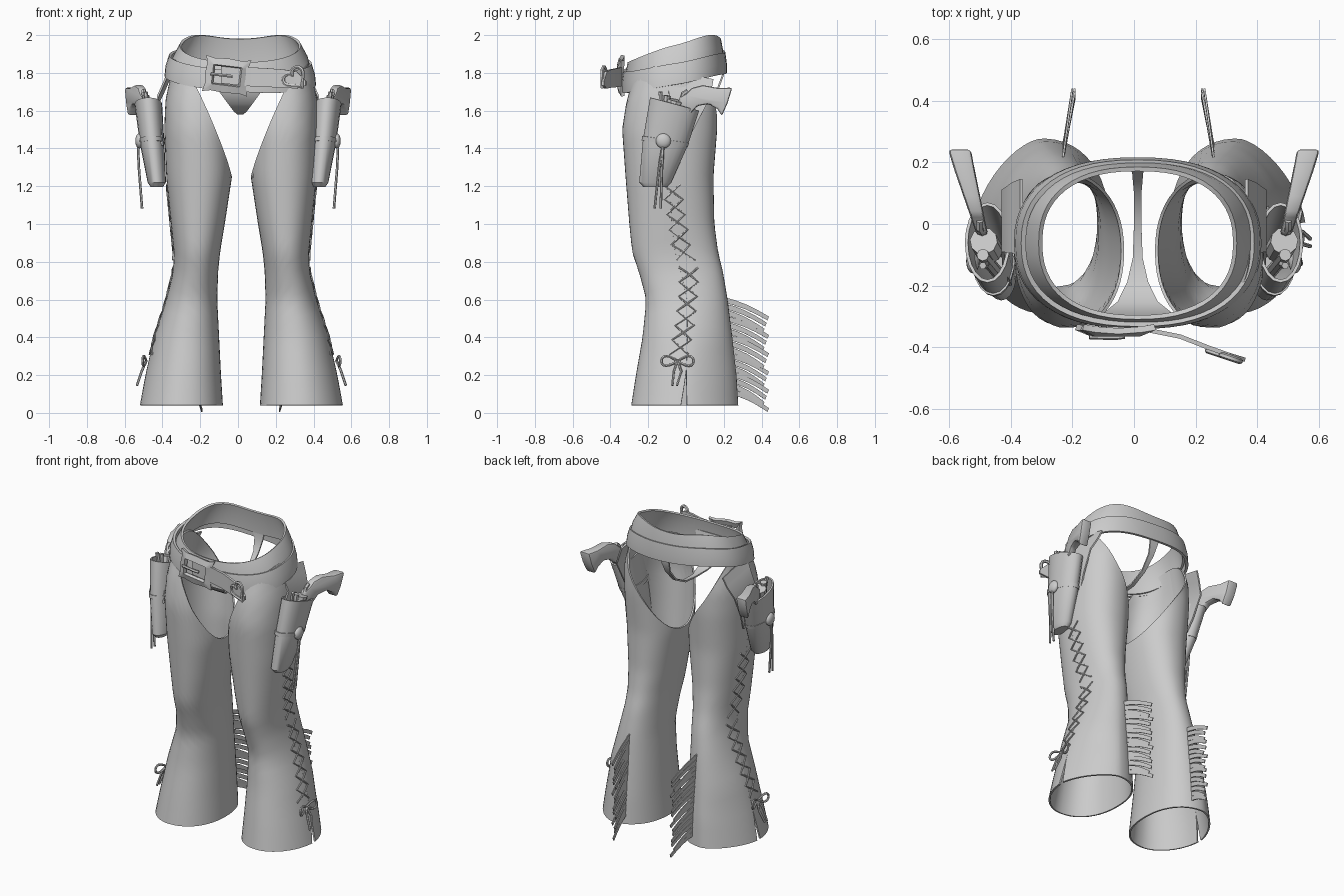
import bpy, math
from mathutils import Vector as V, Matrix

if "Cube" in bpy.data.objects:
    bpy.data.objects.remove(bpy.data.objects["Cube"])

sides = []  # objects to mirror: (object, mirror plane x)


def mesh(name, verts, faces, thick=0, mirror=None):
    me = bpy.data.meshes.new(name)
    me.from_pydata(verts, [], faces)
    ob = bpy.data.objects.new(name, me)
    bpy.context.collection.objects.link(ob)
    if thick:
        m = ob.modifiers.new("solid", 'SOLIDIFY')
        m.thickness, m.offset = thick, 0
    if mirror is not None:
        sides.append((ob, mirror))
    return ob


def grid_faces(rows, n, closed):
    k = n if closed else n - 1
    return [(r*n + i, r*n + (i+1) % n, (r+1)*n + (i+1) % n, (r+1)*n + i)
            for r in range(rows-1) for i in range(k)]


def ribbon(name, pts, halves, thick, mirror=None):
    verts = [V(p) + V(h)*s for p, h in zip(pts, halves) for s in (-1, 1)]
    return mesh(name, verts, grid_faces(len(pts), 2, False), thick, mirror)


def tube(name, paths, r, mirror=None, closed=False, res=1):
    cu = bpy.data.curves.new(name, 'CURVE')
    cu.dimensions, cu.bevel_depth, cu.bevel_resolution = '3D', r, res
    cu.use_fill_caps = True
    for path in paths:
        sp = cu.splines.new('POLY')
        sp.points.add(len(path)-1)
        for p, q in zip(sp.points, path):
            p.co = (*q, 1)
        sp.use_cyclic_u = closed
    ob = bpy.data.objects.new(name, cu)
    bpy.context.collection.objects.link(ob)
    if mirror is not None:
        sides.append((ob, mirror))
    return ob


def spow(v, p):
    return math.copysign(abs(v)**p, v)


def lerp_table(tab, z):
    for a, b in zip(tab, tab[1:]):
        if z <= b[0]:
            t = max(0, (z-a[0])/(b[0]-a[0]))
            return [u + (w-u)*t for u, w in zip(a, b)][1:]
    return tab[-1][1:]


# Legs: z, outer x, inner x, front y, back y
LEG = [(.04, -.515, -.085, -.285, .272), (.2, -.485, -.095, -.26, .262), (.4, -.44, -.105, -.225, .24),
       (.6, -.375, -.115, -.205, .215), (.75, -.338, -.11, -.245, .19), (.85, -.335, -.10, -.28, .165),
       (1.0, -.35, -.075, -.295, .145), (1.25, -.375, -.037, -.315, .14), (1.5, -.385, -.035, -.333, .16),
       (1.65, -.38, -.035, -.31, .16), (1.8, -.348, -.04, -.265, .125), (1.9, -.32, -.04, -.25, .12)]
LM = .018


def leg_point(z, a):
    xo, xi, yf, yb = lerp_table(LEG, z)
    c, s = math.cos(a), math.sin(a)
    p = .9
    if c > 0:  # flatter outer corners toward the hem
        p += max(0, min(1, (.75-z)/.5))*(.38 if s > 0 else .15)
    return V(((xo+xi)/2 - (xi-xo)/2*spow(c, p), (yf+yb)/2 + (yb-yf)/2*spow(s, p), z))


def leg_outside(z, y, off=.008):
    yf, yb = lerp_table(LEG, z)[2:]
    best = min((math.pi*k/240 for k in range(-100, 101)), key=lambda a: abs(leg_point(z, a).y - y))
    p = leg_point(z, best)
    return V((p.x - off, y, z))


def leg_top(a):  # cut away at the inner thigh, high at the outer hip
    c = math.cos(a)
    if math.sin(a) < 0:
        return 1.25 + .48*((c+1)/1.1)**.9 if c < .1 else 1.73 + .12*(c-.1)/.9
    return 1.25 + .6*((c+1)/2)**1.05


N, R = 49, 30
verts = []
for r in range(R):
    for i in range(N):
        u, v = i/(N-1), r/(R-1)
        z = .04 + v*(leg_top(2*math.pi*u)-.04)
        gap = .1*max(0, 1 - z/.22)  # slit at the outer hem
        verts.append(leg_point(z, gap + u*(2*math.pi - 2*gap)))
mesh("right_leg", verts, grid_faces(R, N, False), .01, LM)

# Side lacing and bow
LACE = [(.3, -.04), (.5, 0), (.75, .02), (.9, -.03), (1.22, -.08)]
paths = []
for z0, z1, n in ((.31, .77, 6), (.81, 1.21, 5)):
    for s in (-1, 1):
        path = []
        for k in range(3*n + 1):
            z = z0 + (z1-z0)*k/(3*n)
            q = (k/3) % 2
            path.append(leg_outside(z, lerp_table(LACE, z)[0] + s*.05*(1 - 2*(q if q <= 1 else 2-q))))
        paths.append(path)
tube("right_lacing", paths, .005, LM)
loops = []
for s in (-1, 1):
    loops.append([(-.485 - .02*math.sin(t), -.045 + s*.085*math.sin(t), .275 + .026*math.sin(2*t))
                  for t in [math.pi*k/12 for k in range(13)]])
    loops.append([(-.485, -.045, .28), (-.51, -.045 + s*.02, .22), (-.535, -.06 + s*.012, .145)])
tube("right_bow", loops, .007, LM)

# Fringe down the back of each calf
verts, faces = [], []
for k in range(16):
    t = k/15
    root = V((-.232, .195 + .05*t, .6 - .49*t))
    tip = V((-.2 + .008*(k % 2), .435 - .012*(k % 3), .5 - .485*t))
    b = len(verts)
    for j in range(5):
        u = j/4
        p = root.lerp(tip, u) + V((0, 0, .012*math.sin(math.pi*u)))
        h = V((0, .004, .014 - .004*u))
        verts += [p-h, p+h]
    faces += [tuple(b+i for i in f) for f in grid_faces(5, 2, False)]
mesh("right_fringe", verts, faces, .006, .014)


# Belts: levels of rx, ry, front z, back z
def belt(name, levels, tilt, dip, thick):
    n, verts = 56, []
    for rx, ry, zf, zb in levels:
        for i in range(n):
            c, s = math.cos(2*math.pi*i/n), math.sin(2*math.pi*i/n)
            x = rx*spow(c, .85)
            verts.append((.012 + x, -.062 + ry*spow(s, .85),
                          zf + (zb-zf)*(1+s)/2 - dip*max(0, s)**6 - tilt*x))
    mesh(name, verts, grid_faces(len(levels), n, True), thick)


belt("waist_belt", [(.37, .258, 1.72, 1.885), (.352, .253, 1.79, 1.96), (.315, .24, 1.855, 2.03)], 0, .05, .014)
belt("gun_belt", [(.393, .27, 1.7, 1.82), (.388, .27, 1.755, 1.87), (.37, .262, 1.81, 1.93)], .06, .02, .016)

# Loose belt tail with a heart ornament
ribbon("belt_tail", [(-.09, -.338, 1.795), (.05, -.345, 1.78), (.15, -.365, 1.775), (.24, -.4, 1.77), (.31, -.425, 1.762), (.36, -.44, 1.745)],
       [(0, 0, h) for h in (.05, .05, .05, .048, .045, .012)], .014)
heart = []
for k in range(28):
    t = 2*math.pi*k/28
    hx = .0037*16*math.sin(t)**3
    hz = .0037*(13*math.cos(t) - 5*math.cos(2*t) - 2*math.cos(3*t) - math.cos(4*t))
    x, z = hx*.77 - hz*.64, hx*.64 + hz*.77
    heart.append((.3 + x, -.43 - .33*x, 1.772 + z))
tube("heart_ornament", [heart], .01, closed=True)

# Buckle: tilted frame, flared corners and a prong
B = Matrix.Translation((-.06, -.347, 1.785)) @ Matrix.Rotation(math.radians(7), 4, 'Y')
W, H, F = .105, .083, .034
outer = [(W+.012, H+.012), (W-.03, H), (0, H+.006), (-W+.03, H), (-W-.012, H+.012), (-W, H-.03), (-W-.006, 0), (-W, -H+.03),
         (-W-.012, -H-.012), (-W+.03, -H), (0, -H-.006), (W-.03, -H), (W+.012, -H-.012), (W, -H+.03), (W+.006, 0), (W, H-.03)]
inner = [(max(-W+F, min(W-F, x)), max(-H+F, min(H-F, z))) for x, z in outer]
ring = [B @ V((x, .1*x*x/W, z)) for x, z in outer] + [B @ V((x, -.008, z)) for x, z in inner]
mesh("buckle_frame", ring, grid_faces(2, 16, True), .02)
tube("buckle_prong", [[B @ V(p) for p in ((-.085, -.018, 0), (0, -.02, 0), (.03, -.016, 0))]], .009)

# Crotch piece between the legs
crotch = [(-.305, 1.78, .13), (-.292, 1.7, .11), (-.255, 1.64, .065), (-.19, 1.6, .034), (-.11, 1.585, .016), (0, 1.59, .012),
          (.1, 1.64, .012), (.17, 1.72, .018), (.2, 1.8, .03), (.195, 1.88, .05)]
ribbon("crotch_piece", [(.012, y, z) for y, z, h in crotch], [(h, 0, 0) for y, z, h in crotch], .01)


# Holsters
def loft(name, secs, thick, cap):
    n, verts = 20, []
    for x, y, z, rx, ry, tilt in secs:
        for i in range(n):
            c, s = math.cos(2*math.pi*i/n), math.sin(2*math.pi*i/n)
            verts.append((x + rx*c, y + ry*s, z - tilt*ry*s))
    faces = grid_faces(len(secs), n, True)
    if cap:
        faces.append(tuple(range(n))[::-1])
    mesh(name, verts, faces, thick, 0)


loft("right_holster", [(-.43, -.163, 1.2, .03, .06, 0), (-.43, -.163, 1.222, .044, .08, 0), (-.455, -.11, 1.43, .06, .113, .15),
                       (-.475, -.06, 1.635, .068, .125, .27)], .01, True)
loft("right_holster_band", [(-.453, -.113, 1.425, .063, .117, .15), (-.456, -.108, 1.448, .065, .119, .15)], .01, False)
ribbon("right_holster_flap", [(-.365, .02, 1.79), (-.39, .02, 1.73), (-.425, .01, 1.655), (-.42, -.06, 1.52), (-.4, -.11, 1.4)],
       [(0, h, -.2*h) for h in (.125, .115, .1, .1, .09)], .01, 0)
bpy.ops.mesh.primitive_uv_sphere_add(segments=16, ring_count=8, radius=1)
concho = bpy.context.object
concho.name = "right_concho"
concho.data.transform(Matrix.Translation((-.522, -.12, 1.44)) @ Matrix.Diagonal((.022, .04, .04, 1)))
sides.append((concho, 0))
tube("right_holster_strings", [[(-.53, -.12, 1.43), (-.525, -.135 + d, 1.3), (-.508, -.15 + 2*d, 1.075 + abs(d))]
                               for d in (-.008, .008)], .007, 0)

# Revolvers: grip profile in y, z, widening toward the butt
grip = [(-.04, 1.6), (-.035, 1.67), (.0, 1.69), (.03, 1.72), (.09, 1.735), (.17, 1.72), (.245, 1.722), (.22, 1.64), (.19, 1.572),
        (.165, 1.61), (.12, 1.635), (.06, 1.625), (.02, 1.58)]
verts = []
for s in (-1, 1):
    for y, z in grip:
        t = max(0, min(1, (y+.04)/.28))
        verts.append((-.49 - .076*t + s*(.018 + .019*t), y, z))
n = len(grip)
g = mesh("right_revolver_grip", verts, grid_faces(2, n, True) + [tuple(range(n))[::-1], tuple(range(n, 2*n))], 0, 0)
m = g.modifiers.new("bevel", 'BEVEL')
m.width, m.segments = .012, 2
tube("right_revolver_cylinder", [[(-.487, -.055, 1.655), (-.47, -.085, 1.53)]], .045, 0, res=3)
tube("right_revolver_barrel", [[(-.49, -.1, 1.68), (-.44, -.16, 1.26)]], .02, 0, res=2)
tube("right_revolver_hammer", [[(-.49, -.03, 1.64), (-.5, -.015, 1.69), (-.5, .01, 1.705)],
                               [(-.48, -.13, 1.63), (-.49, -.135, 1.70)]], .012, 0)

# Apply modifiers, mirror the paired parts, shade
bpy.ops.object.select_all(action='SELECT')
bpy.context.view_layer.objects.active = concho
bpy.ops.object.convert(target='MESH')
for ob, mx in sides:
    c = ob.copy()
    c.data = ob.data.copy()
    c.name = ob.name.replace("right_", "left_")
    c.data.transform(Matrix.Translation((2*mx, 0, 0)) @ Matrix.Diagonal((-1, 1, 1, 1)))
    c.data.flip_normals()
    bpy.context.collection.objects.link(c)
bpy.ops.object.select_all(action='SELECT')
bpy.ops.object.shade_smooth_by_angle(angle=math.radians(35))
